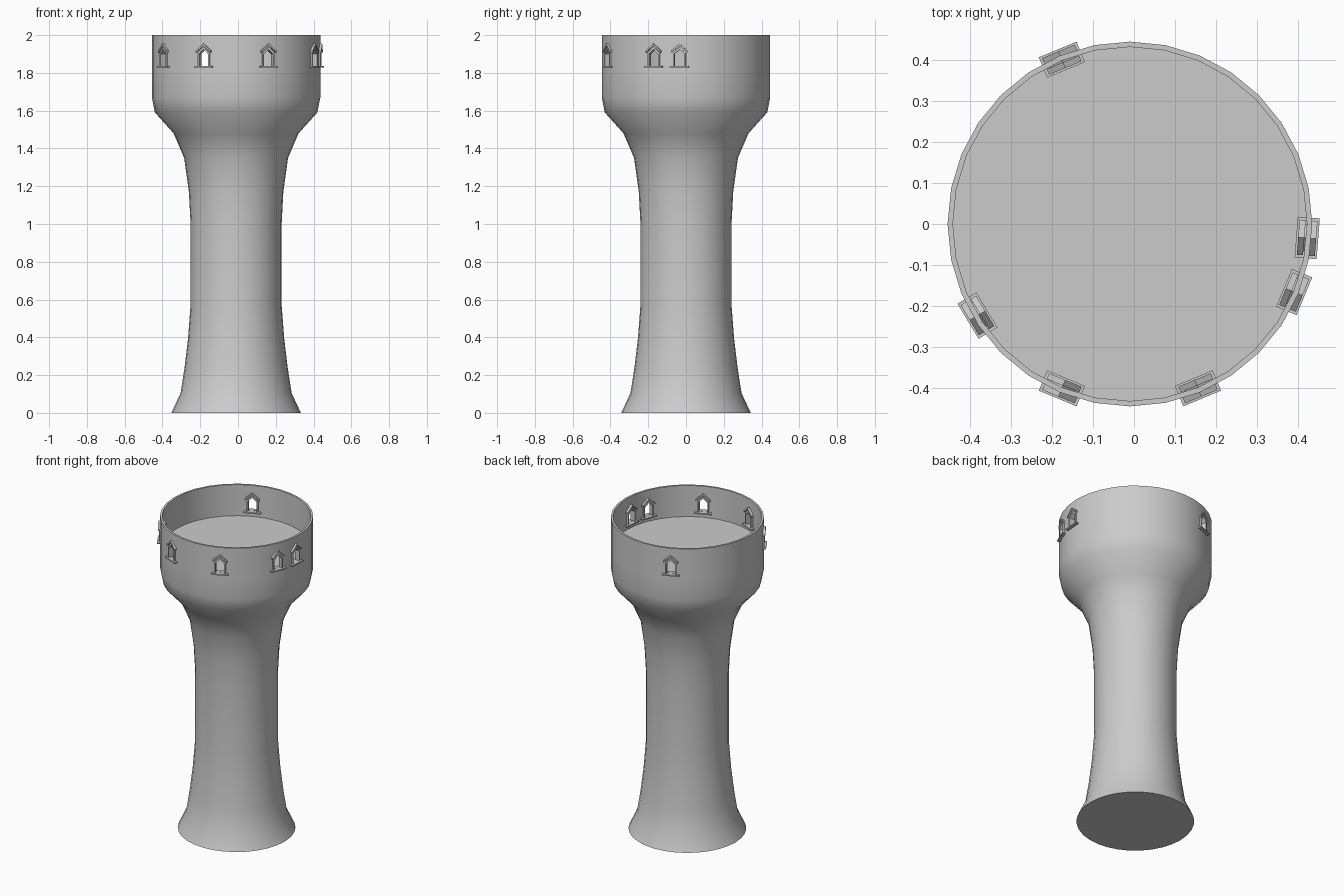
import bpy, bmesh
from math import radians, cos, sin, pi
from mathutils import Matrix

cube = bpy.data.objects.get("Cube")
if cube:
    bpy.data.objects.remove(cube, do_unlink=True)

# One stone colour
stone = bpy.data.materials.new("grey_stone")
stone.use_nodes = True
stone.diffuse_color = (0.6, 0.6, 0.6, 1)
stone.node_tree.nodes["Principled BSDF"].inputs["Base Color"].default_value = stone.diffuse_color

CENTRE_X = -0.01
SIDES = 32


def make_object(name, bm):
    bmesh.ops.recalc_face_normals(bm, faces=bm.faces)
    mesh = bpy.data.meshes.new(name)
    bm.to_mesh(mesh)
    bm.free()
    mesh.materials.append(stone)
    obj = bpy.data.objects.new(name, mesh)
    bpy.context.collection.objects.link(obj)
    return obj


def prism(bm, outline, near, far):
    """Extrude a (sideways, height) outline along the radius."""
    ends = [[bm.verts.new((r, u, z)) for u, z in outline] for r in (near, far)]
    bm.faces.new(ends[0])
    bm.faces.new(ends[1])
    for i in range(len(outline)):
        j = (i + 1) % len(outline)
        bm.faces.new((ends[0][i], ends[0][j], ends[1][j], ends[1][i]))


def gable(half, base, shoulder, apex):
    return [(-half, base), (-half, shoulder), (0, apex), (half, shoulder), (half, base)]


def place(obj, angle):
    obj.matrix_world = Matrix.Translation((CENTRE_X, 0, 0)) @ Matrix.Rotation(radians(angle), 4, "Z")


# Tower: lathed solid with a sunken platform behind a thin parapet
profile = [(0.343, 0), (0.294, 0.105), (0.273, 0.24), (0.255, 0.39), (0.241, 0.57),
           (0.241, 1.0), (0.25, 1.17), (0.275, 1.35), (0.331, 1.48), (0.43, 1.59),
           (0.446, 1.67), (0.446, 1.8), (0.446, 2), (0.433, 2), (0.433, 1.8)]
bm = bmesh.new()
rings = []
for r, z in profile:
    rings.append([bm.verts.new((r * cos(2 * pi * i / SIDES), r * sin(2 * pi * i / SIDES), z))
                  for i in range(SIDES)])
for low, high in zip(rings, rings[1:]):
    for i in range(SIDES):
        j = (i + 1) % SIDES
        bm.faces.new((low[i], low[j], high[j], high[i]))
bm.faces.new(rings[0])
bm.faces.new(rings[-1])
tower = make_object("tower", bm)
place(tower, 0)

# Windows around the parapet
opening = gable(0.026, 1.835, 1.9, 1.925)
frame = gable(0.034, 1.828, 1.908, 1.938)
cut = gable(0.03, 1.832, 1.904, 1.931)
hood = [(-0.043, 1.908), (0, 1.943), (0.043, 1.908), (0.043, 1.918), (0, 1.955), (-0.043, 1.918)]
sill = [(-0.05, 1.828), (0.05, 1.828), (0.05, 1.836), (-0.05, 1.836)]

cutters = bmesh.new()
for number, angle in enumerate((112.5, -4.5, -22.5, -67.5, -112.5, -149), 1):
    # Hole through the wall
    hole = bmesh.new()
    prism(hole, cut, 0.38, 0.5)
    hole.transform(Matrix.Rotation(radians(angle), 4, "Z"))
    temp = bpy.data.meshes.new("temp")
    hole.to_mesh(temp)
    hole.free()
    cutters.from_mesh(temp)
    bpy.data.meshes.remove(temp)

    # Lining that frames the opening
    bm = bmesh.new()
    for i in range(len(frame)):
        j = (i + 1) % len(frame)
        prism(bm, [frame[i], frame[j], opening[j], opening[i]], 0.418, 0.452)
    place(make_object(f"window_frame_{number}", bm), angle)

    # Hood and sill on both faces of the wall
    for side, (near, far) in {"inner": (0.408, 0.433), "outer": (0.437, 0.462)}.items():
        bm = bmesh.new()
        prism(bm, sill, near, far)
        prism(bm, hood, near + 0.005, far - 0.005)
        place(make_object(f"window_{side}_trim_{number}", bm), angle)

cutter = make_object("window_cutter", cutters)
place(cutter, 0)
cutter.hide_render = True
cutter.hide_viewport = True

# Cut the holes, then smooth the round walls
boolean = tower.modifiers.new("window_holes", "BOOLEAN")
boolean.object = cutter
boolean.operation = "DIFFERENCE"
boolean.solver = "EXACT"
bpy.context.view_layer.update()
graph = bpy.context.evaluated_depsgraph_get()
cut_mesh = bpy.data.meshes.new_from_object(tower.evaluated_get(graph))
tower.modifiers.clear()
tower.data = cut_mesh
bpy.data.objects.remove(cutter, do_unlink=True)

for obj in bpy.context.selected_objects:
    obj.select_set(False)
tower.select_set(True)
bpy.context.view_layer.objects.active = tower
bpy.ops.object.shade_smooth_by_angle(angle=radians(40))
